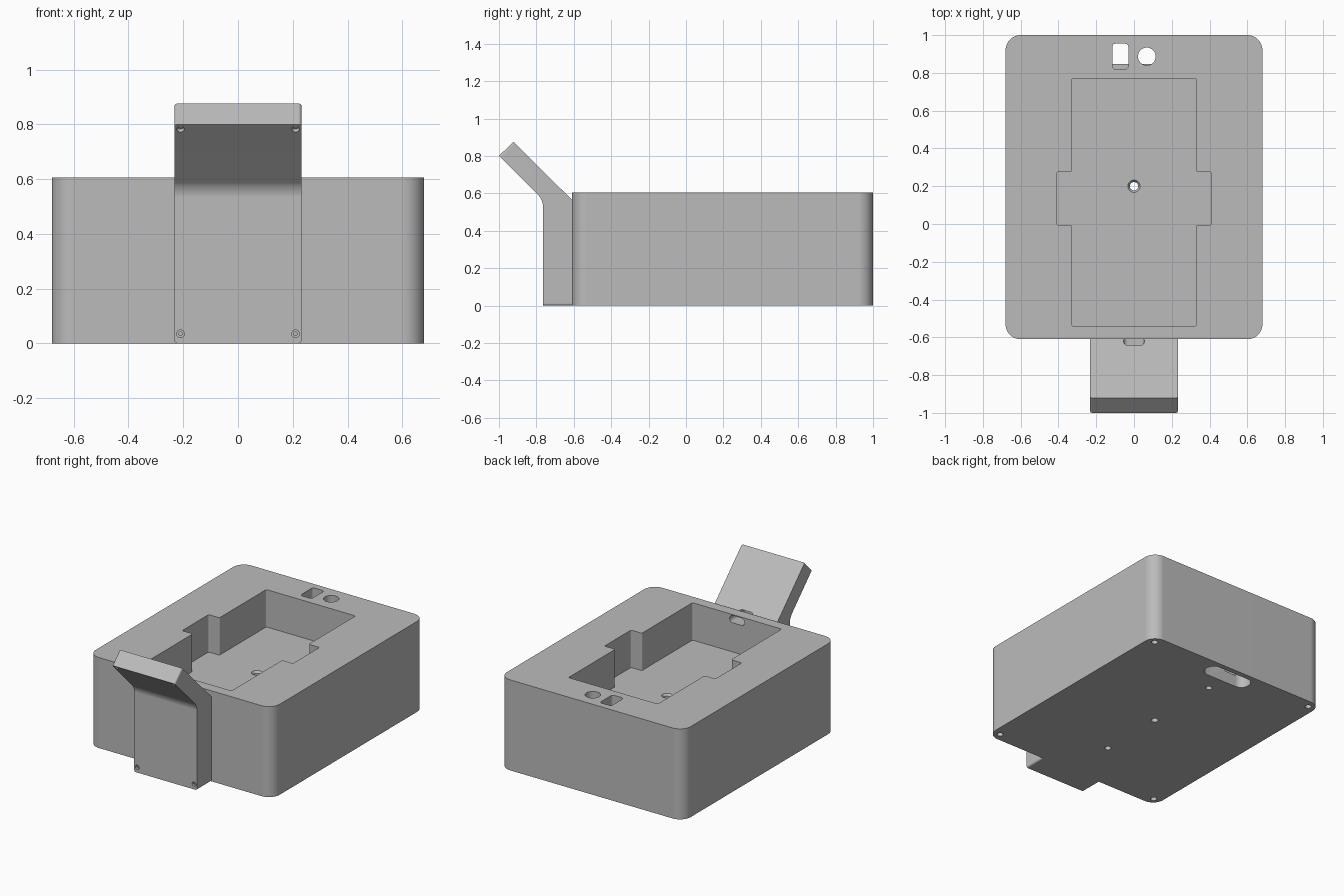
import bpy, bmesh, math
from mathutils import Matrix, Vector

cube = bpy.data.objects.get("Cube")
if cube:
    bpy.data.objects.remove(cube, do_unlink=True)

grey = bpy.data.materials.new("plain_grey")
grey.use_nodes = True
grey.diffuse_color = (0.5, 0.5, 0.5, 1)
grey.node_tree.nodes["Principled BSDF"].inputs["Base Color"].default_value = (0.5, 0.5, 0.5, 1)


def make_object(name, bm):
    bmesh.ops.recalc_face_normals(bm, faces=bm.faces)
    mesh = bpy.data.meshes.new(name)
    bm.to_mesh(mesh)
    bm.free()
    obj = bpy.data.objects.new(name, mesh)
    bpy.context.collection.objects.link(obj)
    mesh.materials.append(grey)
    return obj


def extrude(points, offset):
    """Solid made by sweeping a flat outline along an offset."""
    bm = bmesh.new()
    face = bm.faces.new([bm.verts.new(p) for p in points])
    new = bmesh.ops.extrude_face_region(bm, geom=[face])["geom"]
    bmesh.ops.translate(bm, vec=offset, verts=[v for v in new if isinstance(v, bmesh.types.BMVert)])
    return bm


def round_edges(bm, test, radius, segments):
    edges = [e for e in bm.edges if test(*(v.co for v in e.verts))]
    bmesh.ops.bevel(bm, geom=edges, offset=radius, segments=segments, profile=0.5, affect='EDGES')


def upright(a, b):
    return abs(a.z - b.z) > 0.01 and (a.xy - b.xy).length < 0.001


def rounded_block(name, x0, x1, y0, y1, z0, z1, radius, segments=8):
    bm = extrude([(x0, y0, z0), (x1, y0, z0), (x1, y1, z0), (x0, y1, z0)], (0, 0, z1 - z0))
    round_edges(bm, upright, radius, segments)
    return make_object(name, bm)


def cone(name, start, direction, depth, r1, r2=None, sides=32):
    """Round cutter from start along a direction."""
    bm = bmesh.new()
    d = Vector(direction).normalized()
    turn = d.to_track_quat('Z', 'Y').to_matrix().to_4x4()
    place = Matrix.Translation(Vector(start) + d * depth / 2) @ turn
    bmesh.ops.create_cone(bm, cap_ends=True, segments=sides, radius1=r1,
                          radius2=r1 if r2 is None else r2, depth=depth, matrix=place)
    return make_object(name, bm)


def cut(target, cutter):
    cutter.hide_render = True
    mod = target.modifiers.new("cut", 'BOOLEAN')
    mod.operation, mod.solver, mod.object = 'DIFFERENCE', 'EXACT', cutter
    bpy.context.view_layer.objects.active = target
    bpy.ops.object.modifier_apply(modifier=mod.name)
    bpy.data.objects.remove(cutter, do_unlink=True)


def finish(obj):
    bpy.ops.object.select_all(action='DESELECT')
    obj.select_set(True)
    bpy.context.view_layer.objects.active = obj
    bpy.ops.object.shade_smooth_by_angle(angle=math.radians(35))
    mod = obj.modifiers.new("flat_normals", 'WEIGHTED_NORMAL')
    mod.keep_sharp = True


# Main housing with rounded upright corners
TOP, FLOOR = 0.605, 0.355
body = rounded_block("housing", -0.68, 0.68, -0.61, 1.0, 0, TOP, 0.08, 12)

# Cross-shaped pocket
half = [(0.33, -0.54), (0.33, -0.005), (0.41, -0.005), (0.41, 0.275), (0.33, 0.275), (0.33, 0.77)]
outline = half + [(-x, y) for x, y in reversed(half)]
pocket = extrude([(x, y, FLOOR) for x, y in outline], (0, 0, 0.4))
round_edges(pocket, upright, 0.01, 4)
cut(body, make_object("pocket_cutter", pocket))

# Countersunk hole through the pocket floor
cut(body, cone("floor_hole", (0, 0.2, -0.1), (0, 0, 1), 0.6, 0.022))
cut(body, cone("countersink", (0, 0.2, FLOOR + 0.01), (0, 0, -1), 0.03, 0.04, 0.018))

# Socket openings at the rear and the shared slot underneath
cut(body, rounded_block("slot_cutter", -0.17, 0.17, 0.847, 0.965, -0.1, 0.1, 0.055))
cut(body, rounded_block("square_socket", -0.115, -0.03, 0.82, 0.955, 0.08, 0.8, 0.018))
cut(body, cone("round_socket", (0.068, 0.887, 0.08), (0, 0, 1), 0.7, 0.047))

# Blind screw holes underneath
corners = [(x, y) for x in (-0.625, 0.625) for y in (-0.555, 0.945)]
for x, y in corners + [(0, 0.725), (0, -0.254)]:
    cut(body, cone("base_hole", (x, y, -0.05), (0, 0, 1), 0.15, 0.02, sides=24))

# Angled front bracket
W = 0.232
profile = [(-0.61, 0), (-0.765, 0), (-0.765, 0.565), (-1.0, 0.8), (-0.922, 0.876), (-0.61, 0.565)]
bm = extrude([(-W, y, z) for y, z in profile], (2 * W, 0, 0))


def end_corner(a, b):
    return abs(a.x - b.x) < 0.001 and (max(a.z, b.z) < 0.01 or min(a.z, b.z) > 0.7)


def bend(a, b):
    return abs(a.x - b.x) > 0.1 and abs(a.y + 0.765) < 0.001 and abs(a.z - 0.565) < 0.001


round_edges(bm, end_corner, 0.012, 4)
round_edges(bm, bend, 0.03, 6)
bracket = make_object("angled_bracket", bm)

# Counterbored screw holes on the bracket face
slope = Vector((0, 1, 1)).normalized()
for x in (-0.21, 0.21):
    for start, axis in (((x, -0.765, 0.035), Vector((0, 1, 0))),
                        ((x, -0.982, 0.782), slope)):
        start = Vector(start)
        cut(bracket, cone("screw_head", start - axis * 0.02, axis, 0.035, 0.014, sides=24))
        cut(bracket, cone("screw_hole", start, axis, 0.06, 0.007, sides=16))

# Cable passage from the pocket into the bracket
for part, y0, y1 in ((body, -0.7, -0.5), (bracket, -0.69, -0.55)):
    bm = extrude([(-0.055, y0, 0.55), (0.055, y0, 0.55), (0.055, y0, 0.598), (-0.055, y0, 0.598)],
                 (0, y1 - y0, 0))
    round_edges(bm, lambda a, b: abs(a.y - b.y) > 0.05, 0.0235, 6)
    cut(part, make_object("cable_cutter", bm))

finish(body)
finish(bracket)
